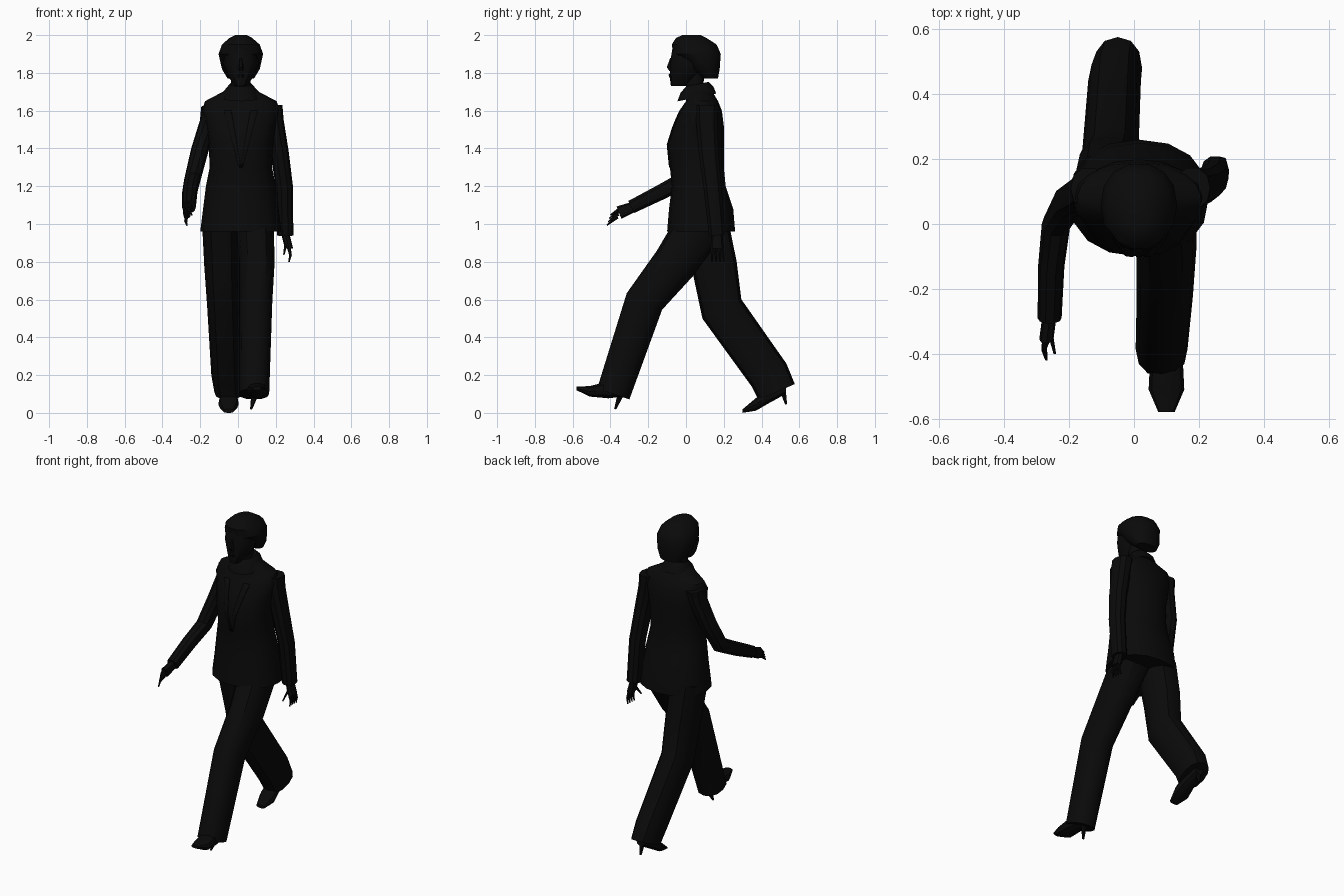
import bpy, bmesh, math
from mathutils import Vector

default_cube = bpy.data.objects.get("Cube")
if default_cube:
    bpy.data.objects.remove(default_cube)

black = bpy.data.materials.new("black")
black.use_nodes = True
black.diffuse_color = (.003, .003, .003, 1)
shader = black.node_tree.nodes["Principled BSDF"]
shader.inputs["Base Color"].default_value = black.diffuse_color

X_AXIS = Vector((1, 0, 0))
MIDDLE = .015  # centre line of the body


def finish(name, bm):
    """Turn a bmesh into a shaded object."""
    bmesh.ops.recalc_face_normals(bm, faces=bm.faces)
    mesh = bpy.data.meshes.new(name)
    bm.to_mesh(mesh)
    bm.free()
    mesh.materials.append(black)
    obj = bpy.data.objects.new(name, mesh)
    bpy.context.collection.objects.link(obj)
    bpy.ops.object.select_all(action='DESELECT')
    obj.select_set(True)
    bpy.context.view_layer.objects.active = obj
    bpy.ops.object.shade_smooth_by_angle(angle=math.radians(35))
    return obj


def oval(centre, across, deep, sides):
    """Slightly squared ring of points."""
    ring = []
    for i in range(sides):
        angle = math.tau * i / sides
        c, s = math.cos(angle), math.sin(angle)
        ring.append(centre + across * math.copysign(abs(c) ** .9, c)
                    + deep * math.copysign(abs(s) ** .9, s))
    return ring


def skin(name, rings):
    """Bridge a stack of closed rings and cap both ends."""
    bm = bmesh.new()
    loops = [[bm.verts.new(point) for point in ring] for ring in rings]
    for lower, upper in zip(loops, loops[1:]):
        for i in range(len(lower)):
            bm.faces.new((lower[i - 1], lower[i], upper[i], upper[i - 1]))
    bm.faces.new(loops[0])
    bm.faces.new(loops[-1])
    return finish(name, bm)


def stack(name, sections, middle=MIDDLE, sides=12, along_y=False, shear=0):
    """Sections hold: position, near edge, far edge, half width.
    They rise along z, or run along y with edges measured in z."""
    rings = []
    for position, near, far, half in sections:
        centre, reach = (near + far) / 2, (far - near) / 2
        if along_y:
            place, deep = (middle, position, centre), (0, 0, reach)
        else:
            place, deep = (middle, centre, position), (0, reach, reach * shear)
        rings.append(oval(Vector(place), X_AXIS * half, Vector(deep), sides))
    return skin(name, rings)


def limb(name, joints, width, depth, sides=10):
    """Tapered tube through joints; width and depth are (start, end) radii."""
    points = [Vector(joint) for joint in joints]
    last = len(points) - 1
    rings = []
    for i, point in enumerate(points):
        along = points[min(i + 1, last)] - points[max(i - 1, 0)]
        deep = along.cross(X_AXIS).normalized()
        t = i / last
        across = X_AXIS * (width[0] + (width[1] - width[0]) * t)
        rings.append(oval(point, across, deep * (depth[0] + (depth[1] - depth[0]) * t), sides))
    return skin(name, rings)


def hand(side, wrist, knuckle, tip, spread, thumb):
    """Flat palm, four fanned fingers and a thumb."""
    wrist, knuckle, tip, spread = map(Vector, (wrist, knuckle, tip, spread))
    limb(side + "_palm", (wrist, wrist.lerp(knuckle, .5), knuckle), (.022, .022), (.028, .035), 8)
    taper = (.01, .004)
    for i in range(4):
        shift = spread * (i - 1.5)
        start, end = knuckle + shift, tip + shift * 1.2
        bend = start.lerp(end, .5) + X_AXIS * math.copysign(.008, wrist.x)
        limb(f"{side}_finger_{i + 1}", (start, bend, end), taper, taper, 6)
    root = wrist.lerp(knuckle, .4)
    limb(side + "_thumb", (root, root + Vector(thumb)), taper, taper, 6)


# Jacket body and standing collar
jacket = stack("jacket", [
    (.96, -.1, .26, .215), (1.08, -.09, .25, .2), (1.2, -.075, .21, .185),
    (1.3, -.085, .2, .165), (1.42, -.1, .2, .17), (1.52, -.07, .2, .185),
    (1.6, -.035, .19, .205), (1.65, 0, .17, .19), (1.7, 0, .14, .095),
    (1.73, .01, .12, .065)], sides=16)
stack("collar", [(1.67, -.045, .16, .1), (1.71, -.03, .145, .085), (1.74, 0, .12, .06)],
      shear=.2)

# Lapels laid onto the jacket front
ROWS, COLUMNS = 10, 3
for name, direction in (("right_lapel", -1), ("left_lapel", 1)):
    bm = bmesh.new()
    grid = []
    for row in range(ROWS + 1):
        t = row / ROWS
        inner, breadth = .05 * t, .01 + .03 * t
        grid.append([bm.verts.new((MIDDLE + direction * (inner + breadth * column / COLUMNS),
                                   -.3, 1.3 + .3 * t)) for column in range(COLUMNS + 1)])
    for lower, upper in zip(grid, grid[1:]):
        for i in range(COLUMNS):
            bm.faces.new((lower[i], lower[i + 1], upper[i + 1], upper[i]))
    lapel = finish(name, bm)
    wrap = lapel.modifiers.new("lay_on", 'SHRINKWRAP')
    wrap.target = jacket
    wrap.wrap_method = 'PROJECT'
    wrap.use_project_y = True
    wrap.offset = .005
    lapel.modifiers.new("thickness", 'SOLIDIFY').thickness = .007

# Sleeves: the right one swings forward, the left one hangs
limb("right_sleeve", [(-.14, .11, 1.62), (-.15, .1, 1.55), (-.2, .07, 1.4), (-.24, 0, 1.24),
                      (-.255, -.13, 1.17), (-.26, -.29, 1.09)], (.055, .037), (.065, .037))
limb("left_sleeve", [(.18, .11, 1.63), (.19, .11, 1.55), (.22, .12, 1.38),
                     (.245, .14, 1.2), (.25, .165, .94)], (.055, .043), (.065, .045))

hand("right", wrist=(-.26, -.28, 1.09), knuckle=(-.27, -.355, 1.06), tip=(-.27, -.41, 1.02),
     spread=(0, .005, .015), thumb=(.02, -.09, -.03))
hand("left", wrist=(.25, .165, .95), knuckle=(.27, .165, .87), tip=(.27, .17, .8),
     spread=(0, .018, 0), thumb=(-.015, -.06, -.08))

# Trouser legs in mid stride
limb("left_trouser_leg", [(.09, .08, 1), (.1, -.06, .79), (.095, -.22, .59), (.085, -.385, .1)],
     (.1, .08), (.13, .09), 12)
limb("right_trouser_leg", [(-.09, .1, 1), (-.085, .15, .78), (-.075, .19, .55),
                           (-.06, .44, .2), (-.05, .48, .11)], (.1, .075), (.125, .105), 12)

# High-heeled shoes
stack("left_shoe", [(-.34, .085, .15, .03), (-.41, .075, .17, .05),
                    (-.51, .085, .143, .055), (-.58, .12, .14, .025)],
      middle=.1, sides=10, along_y=True)
stack("right_shoe", [(.53, .1, .16, .03), (.44, .05, .14, .045),
                     (.37, .01, .08, .054), (.3, 0, .02, .03)],
      middle=-.05, sides=10, along_y=True)
spike = (.02, .006)
limb("left_heel", [(.09, -.345, .1), (.07, -.375, .02)], spike, spike, 6)
limb("right_heel", [(-.05, .51, .13), (-.05, .53, .045)], spike, spike, 6)

# Neck, face and features
stack("neck", [(1.66, 0, .12, .06), (1.73, 0, .09, .05), (1.8, 0, .1, .055)])
stack("face", [(1.73, -.08, 0, .03), (1.77, -.085, .06, .06),
               (1.85, -.085, .13, .095), (1.94, -.07, .13, .09)])
stack("nose", [(1.81, -.09, -.06, .015), (1.83, -.104, -.06, .015), (1.88, -.085, -.06, .007)],
      sides=6)
stack("lips", [(1.775, -.09, -.06, .018), (1.79, -.095, -.06, .018), (1.8, -.085, -.06, .01)],
      sides=6)

# Bobbed hair, longer at the back
stack("hair", [(1.77, .09, .17, .07), (1.82, .02, .18, .1), (1.9, -.07, .187, .118),
               (1.95, -.078, .165, .1), (1.985, -.055, .11, .06), (2, -.02, .08, .03)], sides=14)
